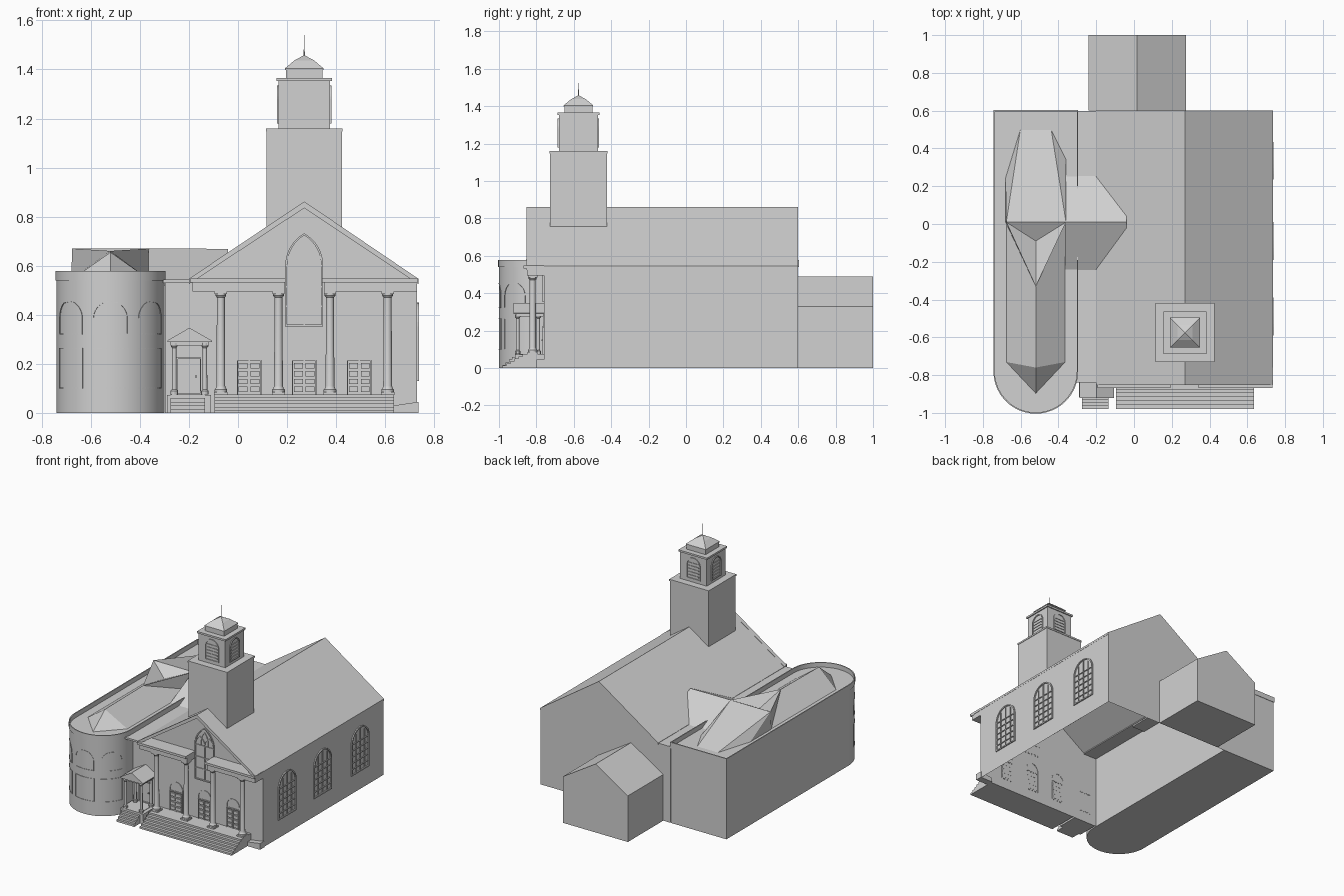
import bpy, bmesh, math

cube = bpy.data.objects.get("Cube")
if cube:
    bpy.data.objects.remove(cube, do_unlink=True)

grey = bpy.data.materials.new("plain grey")
GREY = (0.64, 0.64, 0.64, 1)
grey.diffuse_color = GREY
grey.use_nodes = True
grey.node_tree.nodes["Principled BSDF"].inputs["Base Color"].default_value = GREY


# ---- helpers: a part is (verts, faces); build() joins parts into one object
def build(name, parts, smooth=False):
    bm = bmesh.new()
    for verts, faces in parts:
        vs = [bm.verts.new(v) for v in verts]
        for f in faces:
            bm.faces.new([vs[i] for i in f])
    bmesh.ops.recalc_face_normals(bm, faces=bm.faces)
    me = bpy.data.meshes.new(name)
    bm.to_mesh(me)
    bm.free()
    me.materials.append(grey)
    ob = bpy.data.objects.new(name, me)
    bpy.context.collection.objects.link(ob)
    if smooth:
        bpy.ops.object.select_all(action='DESELECT')
        ob.select_set(True)
        bpy.context.view_layer.objects.active = ob
        bpy.ops.object.shade_smooth_by_angle()
    return ob


def prism(profile, a, b, axis='y', skip=()):
    """Profile is (x, z) swept along y, (x, y) along z, or (y, z) along x; skip leaves sides open."""
    at = {'y': lambda p, t: (p[0], t, p[1]),
          'z': lambda p, t: (p[0], p[1], t),
          'x': lambda p, t: (t, p[0], p[1])}[axis]
    n = len(profile)
    verts = [at(p, t) for t in (a, b) for p in profile]
    faces = [list(range(n)), list(range(n, 2 * n))]
    faces += [(i, (i + 1) % n, n + (i + 1) % n, n + i) for i in range(n) if i not in skip]
    return verts, faces


def box(x0, x1, y0, y1, z0, z1):
    return prism([(x0, y0), (x1, y0), (x1, y1), (x0, y1)], z0, z1, 'z')


def square(cx, cy, h, z0, z1):
    return box(cx - h, cx + h, cy - h, cy + h, z0, z1)


def lathe(cx, cy, profile, n=16, turn=0.0):
    """Turned solid from (radius, height) points."""
    verts = [(cx + r * math.cos(turn + 2 * math.pi * i / n),
              cy + r * math.sin(turn + 2 * math.pi * i / n), z)
             for r, z in profile for i in range(n)]
    m = len(profile)
    faces = [(k * n + i, k * n + (i + 1) % n, (k + 1) * n + (i + 1) % n, (k + 1) * n + i)
             for k in range(m - 1) for i in range(n)]
    return verts, faces + [list(range(n)), list(range((m - 1) * n, m * n))]


def flat(cx, cy, deg, dist=0.0):
    """Placement on a flat wall whose outward normal is turned deg from the front."""
    a = math.radians(deg)
    return lambda u, v, d: (cx + math.cos(a) * u + math.sin(a) * (dist + d),
                            cy + math.sin(a) * u - math.cos(a) * (dist + d), v)


def curved(cx, cy, deg, r):
    """Placement on a round wall."""
    def place(u, v, d):
        a = math.radians(deg) + u / r
        return (cx + math.sin(a) * (r + d), cy - math.cos(a) * (r + d), v)
    return place


def outline(w, z0, zs, zt, n=8):
    """Opening outline: straight sides to zs, then arcs rising to zt."""
    h = w / 2
    pts = [(-h + w * i / n, z0) for i in range(n + 1)]
    rise = zt - zs
    if rise < 1e-4:
        return pts + [(h - w * i / n, zt) for i in range(n + 1)]
    r = max(h, (h * h + rise * rise) / (2 * h))
    end = math.asin(min(1, rise / r))
    arc = [(h - r + r * math.cos(end * i / n), zs + r * math.sin(end * i / n))
           for i in range(n + 1)]
    arc[-1] = (0, zt)
    return pts + arc + [(-x, z) for x, z in reversed(arc[:-1])]


def frame(place, w, z0, zs, zt, t=0.006, d=0.008):
    top = t if zt > zs else 0
    outer = outline(w, z0, zs if top else zt, zt)
    inner = outline(w - 2 * t, z0 + t, zs if top else zt - t, zt - t)
    n = len(outer)
    verts = [place(u, v, k) for pts, k in ((outer, -.001), (outer, d), (inner, d), (inner, -.001))
             for u, v in pts]
    return verts, [(k * n + i, k * n + (i + 1) % n, (k + 1) * n + (i + 1) % n, (k + 1) * n + i)
                   for k in range(3) for i in range(n)]


def bar(place, u0, u1, v0, v1, d=0.006):
    verts, faces = box(u0, u1, v0, v1, -.001, d)
    return [place(*v) for v in verts], faces


def arched_window(place, w, z0, zs, zt, rows, cols, t=0.006):
    parts = [frame(place, w, z0, zs, zt, t)]
    for i in range(1, cols):
        u = -w / 2 + w * i / cols
        parts.append(bar(place, u - .002, u + .002, z0, zs + (zt - zs) * (.95 - 1.2 * abs(u) / w)))
    for j in range(1, rows + 1):
        v = z0 + (zs - z0) * j / rows
        parts.append(bar(place, -w / 2, w / 2, v - .003, v + .003))
    return parts


# ---- main hall: open-bottomed shell under a gabled roof, with a low flat link to the wing
RX, L, R, EAVE, TOP = 0.27, -0.20, 0.735, 0.545, 0.86
WALL, FRONT = -.76, -.848
build("main_hall_walls", [prism([(-.298, 0), (.73, 0), (.73, .535), (RX, .845), (L, .535), (-.298, .535)],
                                WALL, .6, skip=(0, 2, 3, 4))])
build("main_roof", [prism([(L, .53), (L, EAVE), (RX, TOP), (R, EAVE), (R, .53), (RX, .845)], FRONT, .6)])
build("link_roof", [box(-.305, L + .01, -.84, .598, .53, .543)])
build("rear_annex", [prism([(-.24, 0), (.275, 0), (.275, .33), (.015, .49), (-.24, .33)], .6, 1)])
build("corner_plinth", [prism([(.635, 0), (.735, 0), (.735, .045), (.635, .03)], -.8, -.75)])

# ---- portico: broken entablature, raking cornice, columns, steps
beams = []
for x0, x1 in ((-.185, .19), (.35, .73)):
    beams += [box(x0, x1, -.85, WALL, .495, .535),
              box(x0 - .008, min(x1 + .004, .737), -.868, WALL, .532, .548)]
build("entablature", beams)
build("raking_cornice", [prism([(L, .525), (L, .547), (RX, .862), (R, .547), (R, .525), (RX, .835)],
                               FRONT - .004, -.825)])

col = [(.026, .075), (.026, .095), (.021, .1), (.018, .11), (.016, .47), (.022, .478), (.022, .497)]
columns = []
for x in (-.07, .165, .375, .61):
    columns += [lathe(x, -.82, col), square(x, -.82, .027, .072, .085), square(x, -.82, .025, .485, .497)]
build("portico_columns", columns, True)


def steps(name, x0, x1, y_front, y_top, y_back, top, n):
    build(name, [box(x0, x1, y_front + (y_top - y_front) * i / (n - 1), y_back,
                     top * i / n, top * (i + 1) / n) for i in range(n)])


steps("portico_steps", -.095, .635, -.98, -.875, WALL, .075, 6)

# ---- portico doors with panels
for i, x in enumerate((.045, .27, .495)):
    p = flat(x, WALL, 0)
    parts = [frame(p, .1, .07, .215, .215, .004), bar(p, -.003, .003, .075, .215)]
    for s in (-.024, .024):
        parts += [bar(p, s - .018, s + .018, v, v + .022, .008) for v in (.085, .117, .149, .181)]
    parts.append(frame(p, .1, .215, .235, .285, .003, .004))
    build("portico_door_%d" % (i + 1), parts)

# ---- tall pointed window in the gable wall
p = flat(RX, WALL, 0)
gw = [frame(p, .155, .352, .6, .732, .008), bar(p, -.003, .003, .355, .6)]
gw += [bar(p, -.075, .075, v - .003, v + .003) for v in (.435, .515, .6)]
for u in (-.036, .036):
    gw.append(frame(flat(RX + u, WALL, 0), .076, .597, .602, .665, .004, .006))
gw.append(frame(p, .06, .597, .62, .7, .003, .005))
build("gable_window", gw)

# ---- side windows of the hall
for i, y in enumerate((-.49, -.09, .335)):
    build("hall_window_%d" % (i + 1),
          arched_window(flat(.73, y, 90), .2, .13, .35, .45, 5, 4, .009))

# ---- rounded wing with parapet
WX, WY, WR = -.52, -.78, .22


def stadium(r, back):
    arc = [(WX - r * math.cos(math.pi * i / 40), WY - r * math.sin(math.pi * i / 40)) for i in range(41)]
    return arc + [(WX + r, back), (WX - r, back)]


build("round_wing", [prism(stadium(WR, .6), 0, .545, 'z')], True)
o, q = stadium(WR + .004, .603), stadium(WR - .003, .595)
n = len(o)
ring = [(x, y, z) for pts, z in ((o, .54), (o, .578), (q, .578), (q, .54)) for x, y in pts]
build("wing_parapet", [(ring, [(k * n + i, k * n + (i + 1) % n, (k + 1) % 4 * n + (i + 1) % n, (k + 1) % 4 * n + i)
                               for k in range(4) for i in range(n)])], True)

# wing windows: arched light above, square light below
for i, a in enumerate((-50, 0, 50)):
    p = curved(WX, WY, a, WR)
    build("wing_window_%d" % (i + 1), [frame(p, .145, .32, .385, .455, .003, .003),
                                       frame(p, .15, .1, .265, .265, .003, .003)])

# ---- wing roof: front ridge, folded middle, rear hip
B = .542
roof = [(-.68, .01, B), (-.68, -.73, B), (-.52, -.9, B), (-.36, -.73, B), (-.36, .01, B),
        (-.52, -.76, .655), (-.52, -.33, .66), (-.676, .01, .67), (-.36, .01, .67), (-.52, -.09, .615),
        (-.68, .25, B), (-.6, .51, B), (-.44, .51, B), (-.36, .35, B)]
build("wing_roof", [(roof, [(0, 1, 5, 6), (0, 6, 7), (1, 2, 5), (2, 3, 5), (3, 4, 6, 5), (4, 8, 6),
                            (7, 6, 9), (8, 9, 6), (7, 9, 8),
                            (7, 8, 12, 11), (7, 11, 10), (8, 13, 12), (0, 7, 10), (4, 13, 8)])])
build("cross_gable", [prism([(-.25, .52), (-.25, .54), (.01, .67), (.26, .54), (.26, .52)], -.365, -.195, 'x'),
                      ([(-.2, -.25, .54), (-.2, .01, .67), (-.2, .26, .54), (-.04, .01, .668),
                        (-.04, .05, .648), (-.04, -.03, .648)],
                       [(0, 1, 3, 5), (1, 2, 4, 3)])])

# ---- small side porch
steps("side_porch_steps", -.275, -.135, -.98, -.915, -.8, .075, 5)
build("side_porch_floor", [box(-.29, -.11, -.915, WALL, 0, .072)])
small = [(.015, .075), (.015, .09), (.01, .095), (.009, .265), (.014, .272), (.014, .285)]
build("side_porch_columns", [lathe(x, y, small, 12) for x in (-.26, -.135) for y in (-.9, -.79)], True)
build("side_porch_roof", [box(-.275, -.12, -.91, WALL, .275, .292),
                          prism([(-.288, .288), (-.107, .288), (-.107, .295), (-.198, .347), (-.288, .295)],
                                -.922, WALL)])
p = flat(-.2, WALL, 0)
build("side_porch_door", [frame(p, .1, .075, .225, .225, .005), bar(p, .025, .032, .145, .152, .012)])

# ---- tower, belfry, cap and spire
TX, TY = .27, -.575
build("tower", [square(TX, TY, .153, .55, 1.15), square(TX, TY, .156, 1.148, 1.16)])
build("belfry", [square(TX, TY, .105, 1.16, 1.355), square(TX, TY, .113, 1.353, 1.366),
                 square(TX, TY, .075, 1.366, 1.4)])
for i in range(4):
    p = flat(TX, TY, 90 * i, .105)
    parts = [frame(p, .11, 1.18, 1.28, 1.335, .008, .006)]
    parts += [bar(p, -.042, .042, v, v + .009, .004) for v in (1.2, 1.222, 1.244, 1.266, 1.288)]
    build("belfry_louvre_%d" % (i + 1), parts)
k = math.sqrt(2)
build("belfry_cap", [lathe(TX, TY, [(.079 * k, 1.398), (.079 * k, 1.404), (.04 * k, 1.437), (.004, 1.457)],
                           4, math.pi / 4)])
build("spire", [lathe(TX, TY, [(.0025, 1.45), (.001, 1.54)], 6)])
